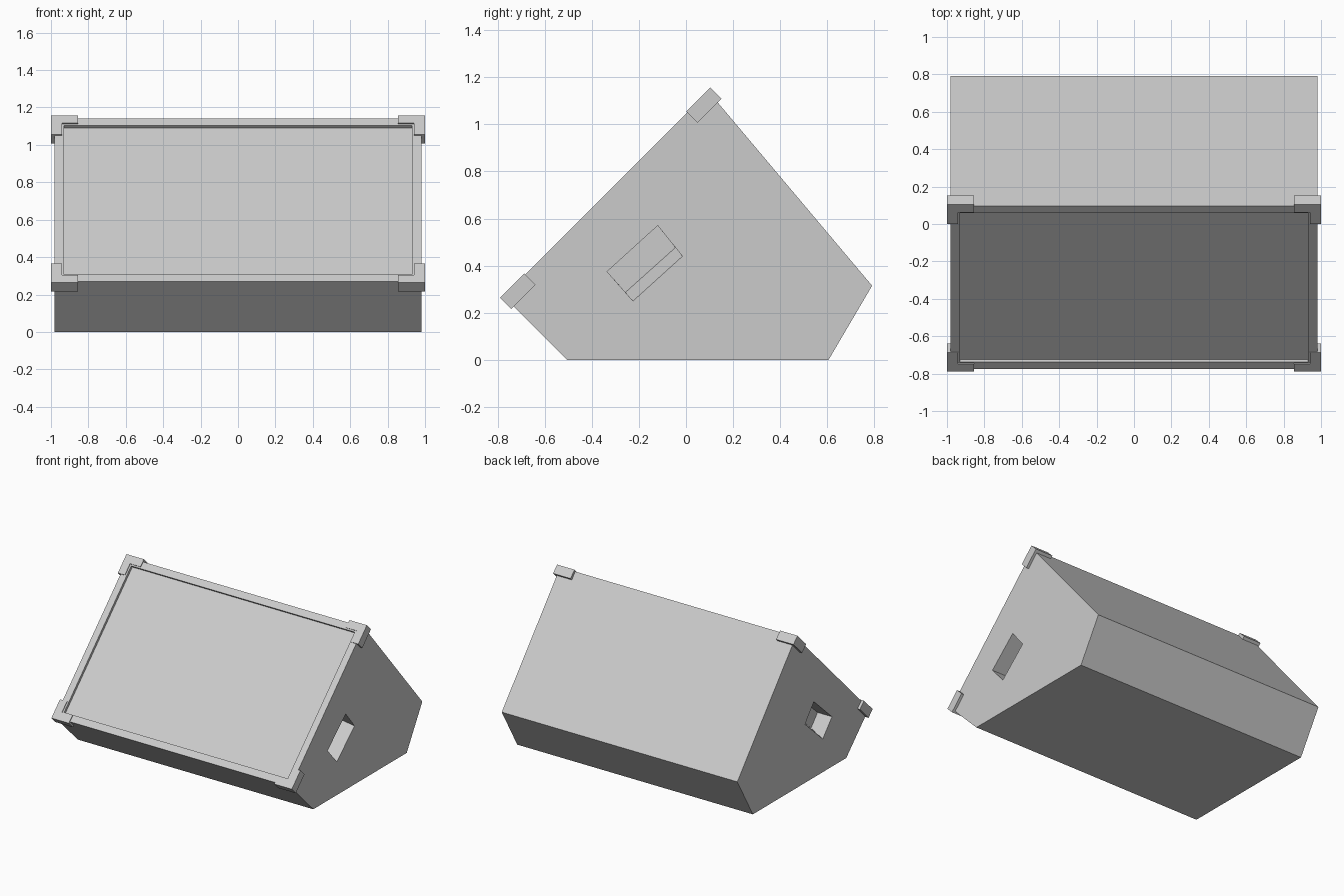
import bpy, bmesh
from mathutils import Matrix

if "Cube" in bpy.data.objects:
    bpy.data.objects.remove(bpy.data.objects["Cube"])

R = 0.5 ** 0.5
# Baffle frame: local x = width, local y = up the sloped front, local z = out of it
BAFFLE = Matrix(((1, 0, 0, 0), (0, R, -R, 0), (0, R, R, 0), (0, 0, 0, 1)))
FACE = 0.739          # distance of the sloped front along its normal


def loft(name, rings, matrix=Matrix()):
    """Closed solid through a list of equally long point rings."""
    bm = bmesh.new()
    loops = [[bm.verts.new(matrix @ Matrix.Translation(p).translation) for p in r] for r in rings]
    n = len(loops[0])
    for a, b in zip(loops, loops[1:]):
        for i in range(n):
            j = (i + 1) % n
            bm.faces.new((a[i], a[j], b[j], b[i]))
    bm.faces.new(loops[0])
    bm.faces.new(loops[-1])
    bmesh.ops.recalc_face_normals(bm, faces=bm.faces)
    mesh = bpy.data.meshes.new(name)
    bm.to_mesh(mesh)
    bm.free()
    obj = bpy.data.objects.new(name, mesh)
    bpy.context.collection.objects.link(obj)
    return obj


def cut(target, cutter):
    mod = target.modifiers.new(cutter.name, 'BOOLEAN')
    mod.operation = 'DIFFERENCE'
    mod.solver = 'EXACT'
    mod.object = cutter
    cutter.hide_render = True
    cutter.hide_set(True)


# Wedge cabinet
profile = [(-0.505, 0), (0.605, 0), (0.79, 0.315), (0.095, 1.14), (-0.775, 0.27)]
cabinet = loft("cabinet", [[(x, y, z) for y, z in profile] for x in (-0.98, 0.98)])

# Shallow grille recess in the sloped front
opening = [(-0.93, -0.305), (0.93, -0.305), (0.93, 0.822), (-0.93, 0.822)]
cut(cabinet, loft("grille_recess_cutter",
                  [[(x, v, w) for x, v in opening] for w in (FACE - 0.02, FACE + 0.1)], BAFFLE))

# Side handle pockets with one slanted wall
mouth = [(-0.335, 0.375), (-0.12, 0.57), (-0.015, 0.44), (-0.225, 0.25)]
floor = [(-0.335, 0.375), (-0.12, 0.57), (-0.045, 0.477), (-0.257, 0.287)]
for side, label in ((-1, "left"), (1, "right")):
    rings = [[(side * x, y, z) for y, z in pts]
             for x, pts in ((1.1, mouth), (0.98, mouth), (0.86, floor))]
    cut(cabinet, loft(label + "_handle_pocket_cutter", rings))

# L-shaped corner protectors
arm, thick = 0.145, 0.058
ell = [(0, 0), (arm, 0), (arm, thick), (thick, thick), (thick, arm), (0, arm)]
for sx, label in ((-1, "left"), (1, "right")):
    for v0, sv, level in ((-0.371, 1, "lower"), (0.891, -1, "upper")):
        rings = [[(sx * (1 - a), v0 + sv * b, w) for a, b in ell] for w in (0.677, 0.745)]
        loft(f"{level}_{label}_corner_protector", rings, BAFFLE)
